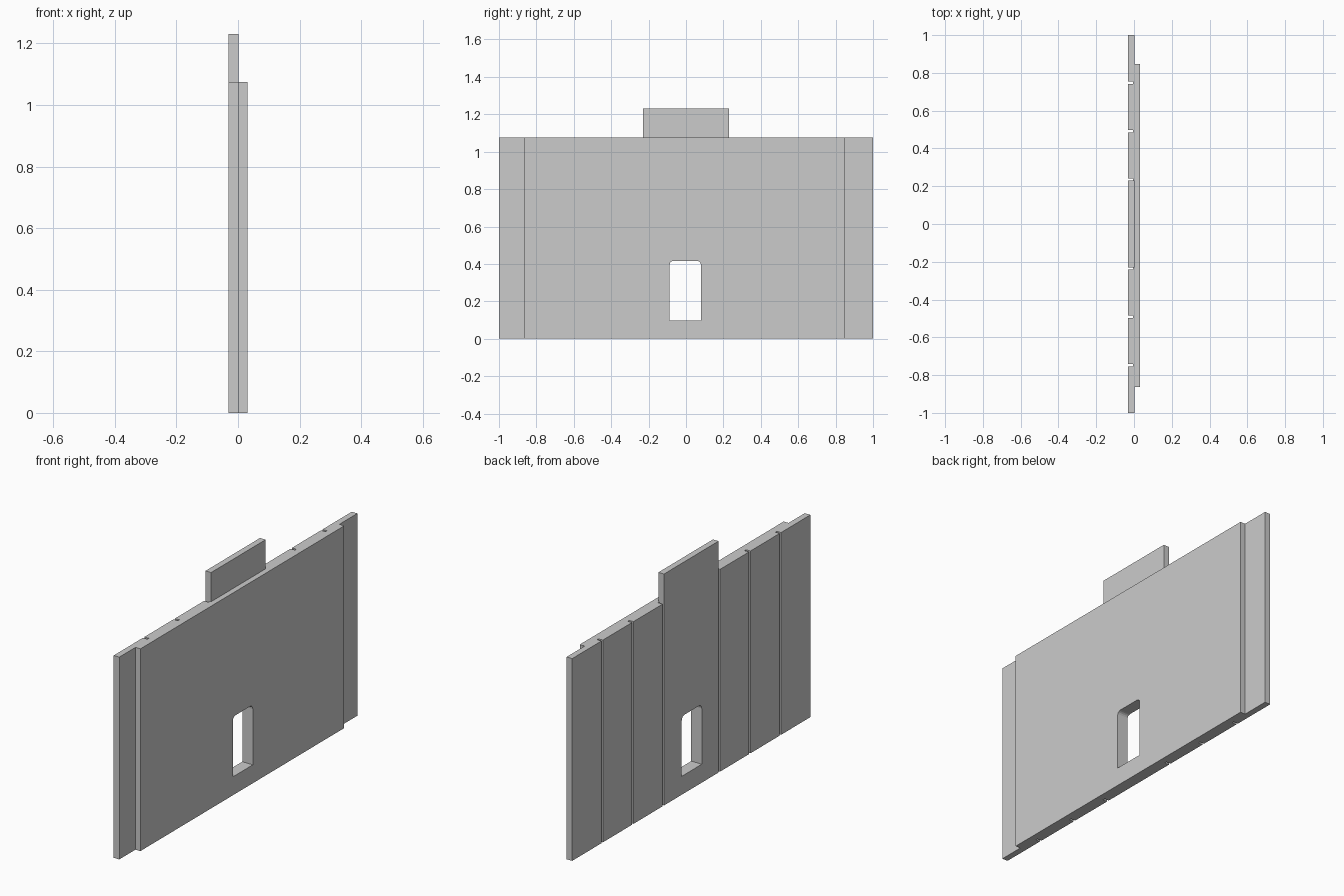
import bpy, bmesh, math

if "Cube" in bpy.data.objects:
    bpy.data.objects.remove(bpy.data.objects["Cube"])

X_BACK, X_GROOVE, X_MID, X_FRONT = -0.031, -0.005, 0.002, 0.031
WALL_H, TAB_H, TAB_Y = 1.075, 1.23, 0.229
GROOVE_HALF = 0.006
GROOVES = [0.748, 0.491, 0.235, -0.235, -0.491, -0.748]


def prism(bm, points, offset):
    """Closed prism from a 3D outline; returns vertices and end cap."""
    base = bm.faces.new([bm.verts.new(p) for p in points])
    top = [bm.verts.new([a + b for a, b in zip(p, offset)]) for p in points]
    low = list(base.verts)
    n = len(low)
    cap = bm.faces.new(top)
    for i in range(n):
        j = (i + 1) % n
        bm.faces.new((low[i], low[j], top[j], top[i]))
    base.normal_flip()
    return top, cap


def finish(bm, name):
    bmesh.ops.recalc_face_normals(bm, faces=bm.faces)
    me = bpy.data.meshes.new(name)
    bm.to_mesh(me)
    bm.free()
    ob = bpy.data.objects.new(name, me)
    bpy.context.collection.objects.link(ob)
    return ob


# Wall plan: raised front panel, plank grooves along the back
plan = [(X_BACK, -1), (X_MID, -1), (X_MID, -0.864), (X_FRONT, -0.864),
        (X_FRONT, 0.848), (X_MID, 0.848), (X_MID, 1), (X_BACK, 1)]
for g in GROOVES:
    hi, lo = g + GROOVE_HALF, g - GROOVE_HALF
    plan += [(X_BACK, hi), (X_GROOVE, hi), (X_GROOVE, lo), (X_BACK, lo)]
bm = bmesh.new()
top, cap = prism(bm, [(x, y, 0) for x, y in plan], (0, 0, WALL_H))

# Top tab: split off the centre plank and raise it
va, vb = [min(top, key=lambda v: abs(v.co.x - X_GROOVE) + abs(v.co.y - s * TAB_Y))
          for s in (1, -1)]
new_face, _ = bmesh.utils.face_split(
    cap, va, vb, coords=[(X_MID, va.co.y, WALL_H), (X_MID, vb.co.y, WALL_H)])
tab = min((cap, new_face), key=lambda f: f.calc_area())
ext = bmesh.ops.extrude_face_region(bm, geom=[tab])
raised = [e for e in ext["geom"] if isinstance(e, bmesh.types.BMVert)]
bmesh.ops.translate(bm, verts=raised, vec=(0, 0, TAB_H - WALL_H))
if tab.is_valid:
    bmesh.ops.delete(bm, geom=[tab], context="FACES_ONLY")
bmesh.ops.dissolve_limit(bm, angle_limit=math.radians(1),
                         verts=bm.verts[:], edges=bm.edges[:])
wall = finish(bm, "plank_wall")

# Window opening with rounded top corners
y0, y1, z0, z1, r = -0.088, 0.08, 0.098, 0.417, 0.022
outline = [(y0, z0), (y1, z0)]
for cy, start in ((y1 - r, 0), (y0 + r, 90)):
    for i in range(5):
        a = math.radians(start + i * 22.5)
        outline.append((cy + r * math.cos(a), z1 - r + r * math.sin(a)))
bm = bmesh.new()
prism(bm, [(-0.1, y, z) for y, z in outline], (0.2, 0, 0))
cutter = finish(bm, "window_cutter")
cutter.hide_render = True
cutter.display_type = "WIRE"

cut = wall.modifiers.new("window", "BOOLEAN")
cut.operation = "DIFFERENCE"
cut.solver = "EXACT"
cut.object = cutter
bpy.context.view_layer.objects.active = wall
bpy.ops.object.modifier_apply(modifier=cut.name)
bpy.data.objects.remove(cutter)
